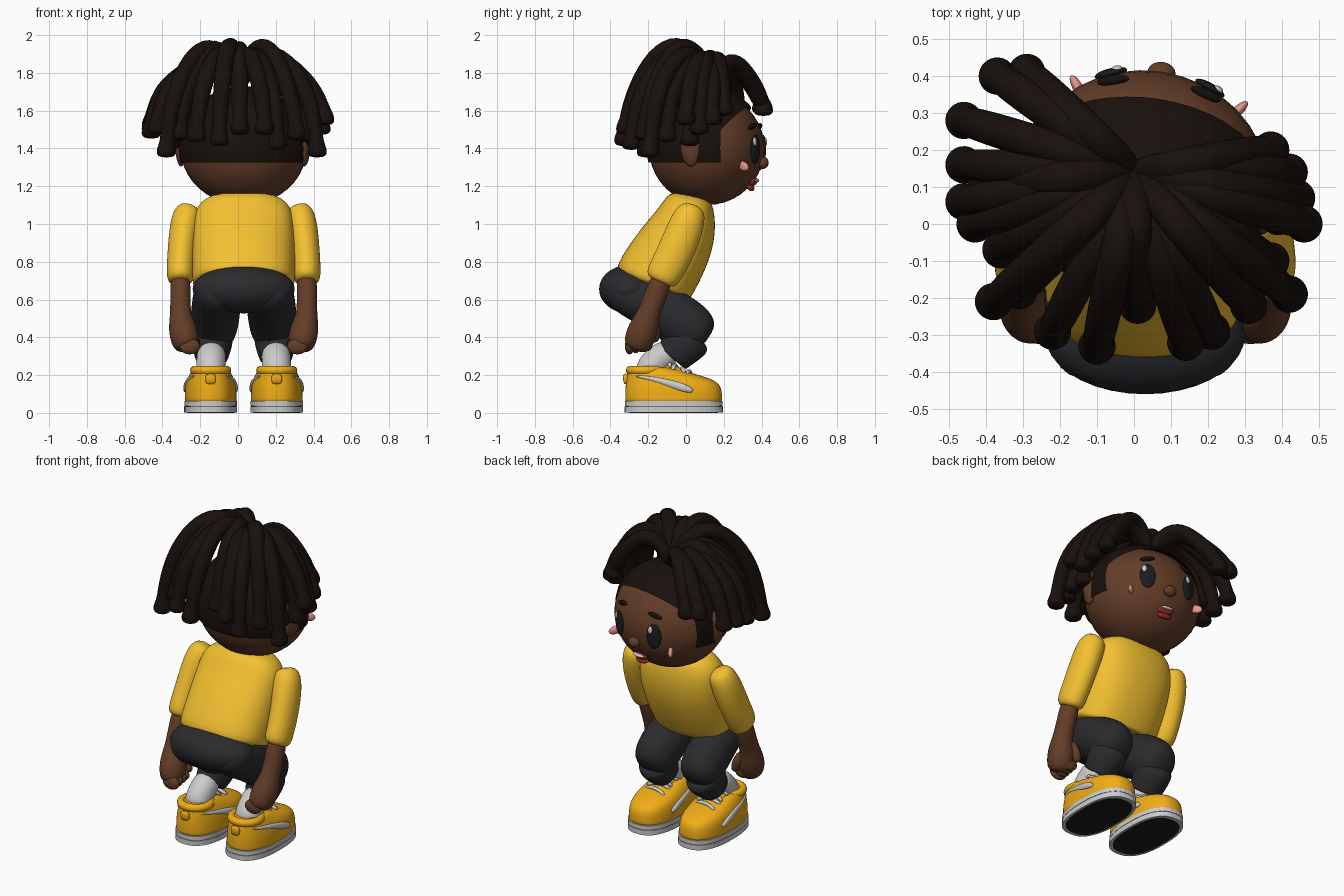
import bpy, bmesh, math, random
from mathutils import Vector, Matrix

if "Cube" in bpy.data.objects:
    bpy.data.objects.remove(bpy.data.objects["Cube"])

random.seed(4)
CX = 0.03  # body mirror plane


def material(name, r, g, b):
    m = bpy.data.materials.new(name)
    m.diffuse_color = (r, g, b, 1)
    m.use_nodes = True
    m.node_tree.nodes["Principled BSDF"].inputs["Base Color"].default_value = m.diffuse_color
    return m


YELLOW = material("yellow_cloth", .9, .53, .03)
GOLD = material("shoe_gold", .88, .42, .008)
SKIN = material("skin", .125, .047, .021)
HAIR = material("hair", .009, .005, .0035)
PANTS = material("charcoal", .024, .024, .028)
BLACK = material("black", .012, .012, .015)
WHITE = material("off_white", .8, .8, .78)
GREY = material("light_grey", .55, .55, .55)
PINK = material("pink", .8, .3, .25)
RED = material("lip_red", .3, .025, .03)


def finish(name, bm, mat, sub=0):
    bmesh.ops.recalc_face_normals(bm, faces=bm.faces)
    me = bpy.data.meshes.new(name)
    bm.to_mesh(me)
    bm.free()
    ob = bpy.data.objects.new(name, me)
    bpy.context.collection.objects.link(ob)
    me.materials.append(mat)
    for p in me.polygons:
        p.use_smooth = sub >= 0
    if sub > 0:
        mod = ob.modifiers.new("smooth", 'SUBSURF')
        mod.levels = mod.render_levels = sub
    return ob


def tube(name, pts, mat, ref=(1, 0, 0), n=12, p=2.0, sub=2, axis=None):
    """Loft of superellipse rings (x, y, z, radius along ref, other radius)."""
    bm = bmesh.new()
    c = [Vector(q[:3]) for q in pts]
    rings = []
    for i, q in enumerate(pts):
        t = Vector(axis) if axis else (
            c[min(i + 1, len(c) - 1)] - c[max(i - 1, 0)]).normalized()
        u = Vector(ref)
        u = (u - t * u.dot(t)).normalized()
        v = t.cross(u)
        ring = []
        for k in range(n):
            a = 2 * math.pi * k / n
            ca, sa = math.cos(a), math.sin(a)
            ring.append(bm.verts.new(
                c[i] + u * q[3] * math.copysign(abs(ca) ** (2 / p), ca)
                + v * q[4] * math.copysign(abs(sa) ** (2 / p), sa)))
        rings.append(ring)
    for a, b in zip(rings, rings[1:]):
        for k in range(n):
            bm.faces.new((a[k], a[(k + 1) % n], b[(k + 1) % n], b[k]))
    bm.faces.new(rings[0])
    bm.faces.new(rings[-1])
    return finish(name, bm, mat, sub)


def blob(name, loc, r, mat, rot=None, cuts=()):
    """Ellipsoid, optionally trimmed by planes (point, normal to keep)."""
    bm = bmesh.new()
    bmesh.ops.create_uvsphere(bm, u_segments=36, v_segments=20, radius=1)
    bmesh.ops.scale(bm, vec=r, verts=bm.verts)
    for co, no in cuts:
        bmesh.ops.bisect_plane(bm, geom=bm.verts[:] + bm.edges[:] + bm.faces[:],
                               plane_co=co, plane_no=no, clear_inner=True)
    m = Matrix.Translation(loc) @ (rot or Matrix.Identity(4))
    bmesh.ops.transform(bm, matrix=m, verts=bm.verts)
    return finish(name, bm, mat)


# Head, with hair cap split into main scalp and side/back piece
HC, HR = Vector((CX, .11, 1.40)), Vector((.335, .305, .30))
YAW = Matrix.Rotation(math.radians(-8.5), 4, 'Z')
NAPE = ((0, 0, -.075), (0, 0, 1))
blob("head", HC, HR, SKIN, YAW)
blob("hair_cap_top", HC, (.346, .316, .33), HAIR, YAW, [((0, .1, .08), (0, -1.1, 1)), NAPE])
blob("hair_cap_sides", HC, (.348, .318, .315), HAIR, YAW, [NAPE, ((0, .12, 0), (0, -1, 0))])
tube("neck", [(CX, .03, 1.05, .1, .09), (CX, .06, 1.2, .1, .09)], SKIN, n=20, sub=0)


def on_face(name, x, z, r, mat, out=0.0, roll=0.0):
    y = HR.y * math.sqrt(1 - (x / HR.x) ** 2 - (z / HR.z) ** 2)
    nrm = Vector((x / HR.x ** 2, y / HR.y ** 2, z / HR.z ** 2)).normalized()
    rot = (YAW @ Matrix.Rotation(-math.atan2(nrm.x, nrm.y), 4, 'Z')
           @ Matrix.Rotation(math.asin(nrm.z), 4, 'X') @ Matrix.Rotation(roll, 4, 'Y'))
    blob(name, HC + YAW @ (Vector((x, y, z)) + nrm * out), r, mat, rot)


# Face features
for s, side in ((-1, "left"), (1, "right")):
    on_face("eye_" + side, s * .135, -.005, (.045, .014, .077), BLACK, .001)
    on_face("eye_glint_" + side, s * .135 + .018, .035, (.014, .008, .022), WHITE, .013)
    on_face("eyebrow_" + side, s * .125, .115, (.045, .014, .014), HAIR, .006, s * .25)
    on_face("cheek_" + side, s * .21, -.09, (.014, .04, .025), PINK, .012)
    blob("ear_" + side, HC + YAW @ Vector((s * .33, -.035, .015)), (.03, .055, .11), SKIN, YAW)
on_face("nose", 0, -.075, (.038, .03, .032), SKIN, .006)
on_face("mouth", 0, -.175, (.052, .016, .026), RED, .004)
on_face("teeth", 0, -.162, (.042, .012, .009), WHITE, .013)
on_face("lower_lip", 0, -.2, (.045, .022, .016), RED, .01)

# Locs: arcs rising from the crown and drooping to these tips
TIPS = [(-.46, .28, 1.52), (-.37, .4, 1.61), (-.29, .41, 1.6), (-.46, .16, 1.5),
        (-.46, .06, 1.48), (-.43, 0, 1.5), (-.4, .11, 1.55), (-.38, -.21, 1.38),
        (-.31, -.18, 1.47), (-.22, -.29, 1.46), (-.1, -.33, 1.44), (.01, -.22, 1.5),
        (.14, -.32, 1.5), (.21, -.29, 1.42), (.42, -.19, 1.38), (.31, -.22, 1.47),
        (.37, -.1, 1.46), (.46, 0, 1.55), (.44, .07, 1.5), (.42, .14, 1.55), (.39, .02, 1.44),
        (-.36, -.07, 1.42), (.37, .2, 1.6)]
for i, (x, y, z) in enumerate(TIPS):
    d = Vector((x, y - .14, 0))
    lift = random.uniform(-.01, .055) if y < -.1 else random.uniform(-.06, -.01)
    lift += .03 if abs(x) < .12 else 0
    arc = [(0, 1.72, .036), (.15, 1.85 + lift / 2, .045), (.4, 1.92 + lift, .05),
           (.66, 1.84 + lift, .052), (.87, 1.71, .05), (.96, (1.69 + z) / 2, .046),
           (.99, z + .05, .04), (1, z + .01, .06), (1, z - .03, .052)]
    tube(f"hair_lock_{i}", [(d.x * f, .14 + d.y * f, h, r, r) for f, h, r in arc],
         HAIR, ref=d.cross(Vector((0, 0, 1))), n=8)

# Shirt body and hips
tube("shirt", [(CX, y, z, a, b) for y, z, a, b in (
    (-.18, .67, .268, .205), (-.175, .69, .278, .22), (-.09, .83, .28, .212), (-.025, .95, .277, .19),
    (.0, 1.03, .27, .165), (.015, 1.1, .25, .138), (.025, 1.165, .17, .1))],
    YELLOW, n=16, p=2.4)
blob("hips", (CX, -.3, .655), (.27, .16, .128), PANTS)


def side_pts(s, rows):
    return [(CX + s * x, y, z, a, b) for x, y, z, a, b in rows]


for s, side in ((-1, "left"), (1, "right")):
    # Arms
    tube("sleeve_" + side, side_pts(s, [
        (.28, .04, 1.1, .055, .06), (.302, .02, 1.045, .085, .092), (.322, -.025, .92, .08, .103),
        (.332, -.08, .8, .077, .1), (.335, -.12, .73, .077, .097),
        (.335, -.14, .685, .065, .08)]), YELLOW)
    tube("forearm_" + side, side_pts(s, [
        (.335, -.12, .74, .056, .062), (.335, -.16, .62, .056, .062), (.335, -.2, .52, .056, .06),
        (.325, -.22, .46, .078, .082), (.31, -.25, .38, .08, .085),
        (.3, -.27, .33, .055, .06)]), SKIN)
    tube("thumb_" + side, side_pts(s, [
        (.3, -.18, .5, .03, .03), (.27, -.155, .44, .03, .03), (.25, -.17, .37, .028, .028)]),
        SKIN, n=8)
    for k in range(4):
        blob(f"finger_{side}_{k}", (CX + s * .285, -.2 - k * .033, .37 - k * .006),
             (.055, .025, .042), SKIN)
    # Legs
    tube("thigh_" + side, side_pts(s, [
        (.13, -.41, .68, .08, .07), (.135, -.34, .65, .135, .125), (.145, -.16, .57, .135, .138),
        (.155, -.02, .48, .135, .148), (.16, .06, .42, .122, .138), (.16, .11, .38, .075, .085)]), PANTS)
    tube("trouser_cuff_" + side, side_pts(s, [
        (.16, .04, .43, .11, .13), (.165, -.005, .375, .112, .13), (.17, -.05, .32, .1, .108),
        (.17, -.072, .295, .09, .1), (.17, -.076, .29, .085, .095)]), PANTS)
    tube("sock_" + side, side_pts(s, [
        (.17, -.07, .33, .08, .08), (.172, -.14, .29, .08, .08), (.174, -.18, .25, .08, .085),
        (.175, -.2, .18, .08, .085)]), WHITE)
    # Shoes: soles and upper are stacked plan outlines
    fx = .175
    for nm, mat, k, z0, z1 in (("outsole", BLACK, .9, 0, .01), ("sole", WHITE, 1, .003, .034),
                               ("sole_groove", BLACK, .98, .03, .04),
                               ("sole_rim", WHITE, .995, .037, .062)):
        tube(f"{nm}_{side}", side_pts(s, [(fx, -.065, z0, .14 * k, .26 * k),
                                          (fx, -.065, z1, .14 * k, .26 * k)]),
             mat, n=40, p=2.5, sub=-1)
    tube("shoe_upper_" + side, side_pts(s, [
        (fx, -.065, .045, .139, .26), (fx, -.065, .07, .139, .26), (fx, -.066, .125, .138, .259),
        (fx, -.075, .168, .13, .245), (fx, -.12, .2, .116, .195), (fx, -.172, .23, .1, .135),
        (fx, -.19, .245, .085, .1)]), GOLD, n=20, p=2.4, axis=(0, 0, 1))
    tube("tongue_" + side, side_pts(s, [
        (fx, -.14, .235, .06, .03), (fx, -.09, .24, .065, .03), (fx, .0, .195, .06, .025),
        (fx, .05, .165, .04, .02)]), GOLD)
    bpy.ops.mesh.primitive_torus_add(location=(CX + s * fx, -.21, .225), major_radius=.085,
                                     minor_radius=.024, major_segments=28, minor_segments=10)
    collar = bpy.context.object
    collar.name = "shoe_collar_" + side
    collar.data.materials.append(GOLD)
    for p in collar.data.polygons:
        p.use_smooth = True
    tube("heel_tab_" + side, side_pts(s, [
        (fx, -.315, .15, .028, .014), (fx, -.32, .18, .028, .014), (fx, -.32, .21, .028, .014)]),
        GOLD, p=4, sub=1)
    for k in range(4):
        y, z = -.095 + k * .037, .27 - k * .016
        tube(f"lace_{side}_{k}", [(CX + s * fx + dx, y + dx * .15 * (-1) ** k, z + dz, .012, .012)
                                  for dx, dz in ((-.075, -.03), (-.045, 0), (.045, 0), (.075, -.03))],
             GREY, ref=(0, 1, 0), n=8, sub=1)
    # Plain tapered side stripes
    for e in (-1, 1):
        tube(f"side_stripe_{side}_{e}", [
            (CX + s * fx + e * x, y, z, .013, h) for x, y, z, h in (
                (.082, -.27, .195, .006), (.108, -.2, .185, .013), (.126, -.1, .16, .02),
                (.134, -.02, .135, .025), (.132, .04, .115, .014))], GREY, n=8)
